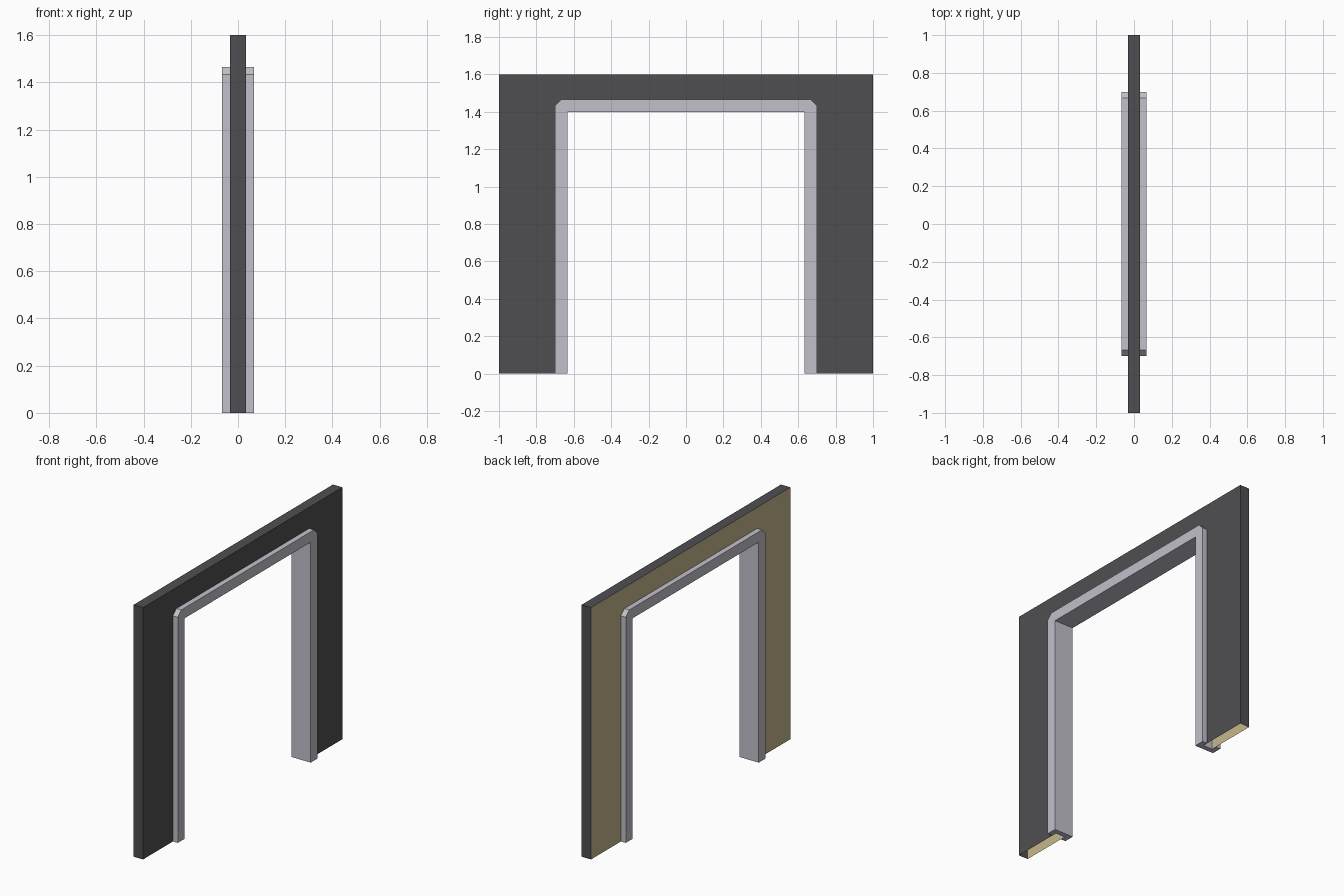
import bpy, bmesh

if "Cube" in bpy.data.objects:
    bpy.data.objects.remove(bpy.data.objects["Cube"])

HALF, TOP = 1.0, 1.6            # wall half-width and height
OPEN_Y, OPEN_Z = 0.634, 1.40    # clear opening
LIP, TRIM = 0.033, 0.066        # lining depth, total trim width
WALL_X, TRIM_X = 0.033, 0.067   # half thicknesses


def material(name, rgb):
    m = bpy.data.materials.new(name)
    m.diffuse_color = (*rgb, 1)
    m.use_nodes = True
    m.node_tree.nodes["Principled BSDF"].inputs["Base Color"].default_value = m.diffuse_color
    return m


dark = material("dark grey wall", (0.078, 0.078, 0.085))
tan = material("tan wall", (0.56, 0.47, 0.26))
pale = material("pale grey trim", (0.54, 0.53, 0.59))


def finish(bm, name, mats):
    me = bpy.data.meshes.new(name)
    bm.to_mesh(me)
    bm.free()
    for m in mats:
        me.materials.append(m)
    ob = bpy.data.objects.new(name, me)
    bpy.context.collection.objects.link(ob)
    return ob


# Hollow wall panel: two sheets joined along the outer edge, open underneath
bm = bmesh.new()
iy, iz = OPEN_Y + LIP, OPEN_Z + LIP
outer = [(-HALF, 0), (-HALF, TOP), (HALF, TOP), (HALF, 0)]
inner = [(-iy, 0), (-iy, iz), (iy, iz), (iy, 0)]
rings = []
for x in (-WALL_X, WALL_X):
    o = [bm.verts.new((x, y, z)) for y, z in outer]
    i = [bm.verts.new((x, y, z)) for y, z in inner]
    rings.append(o)
    for k in range(3):
        f = bm.faces.new((o[k], o[k + 1], i[k + 1], i[k]))
        f.material_index = 1 if x < 0 else 0
for k in range(3):
    bm.faces.new((rings[0][k], rings[0][k + 1], rings[1][k + 1], rings[1][k]))
bmesh.ops.recalc_face_normals(bm, faces=bm.faces)
if sum(f.normal.z for f in bm.faces if abs(f.normal.z) > 0.9) < 0:
    bmesh.ops.reverse_faces(bm, faces=bm.faces)
finish(bm, "wall_panel", [dark, tan])

# Door frame: channel section swept round the opening, outer corners chamfered
section = [(-TRIM_X, 0), (TRIM_X, 0), (TRIM_X, TRIM), (WALL_X, TRIM),
           (WALL_X, LIP), (-WALL_X, LIP), (-WALL_X, TRIM), (-TRIM_X, TRIM)]


def half_path(off):
    """Jamb foot, then lower and upper corner points for one offset."""
    cut = TRIM - LIP if off == TRIM else 0
    y, z = OPEN_Y + off, OPEN_Z + off
    return [(y, 0), (y, z - cut), (y - cut, z)]


bm = bmesh.new()
strips = []
for x, off in section:
    p = half_path(off)
    path = p + [(-y, z) for y, z in reversed(p)]
    strips.append([bm.verts.new((x, y, z)) for y, z in path])
n = len(strips)
for a in range(n):
    s, t = strips[a], strips[(a + 1) % n]
    for k in range(5):
        bm.faces.new((s[k], s[k + 1], t[k + 1], t[k]))
for end in (0, 5):
    bm.faces.new([s[end] for s in strips])
bmesh.ops.remove_doubles(bm, verts=bm.verts, dist=0.0001)
bmesh.ops.recalc_face_normals(bm, faces=bm.faces)
finish(bm, "door_frame", [pale])
